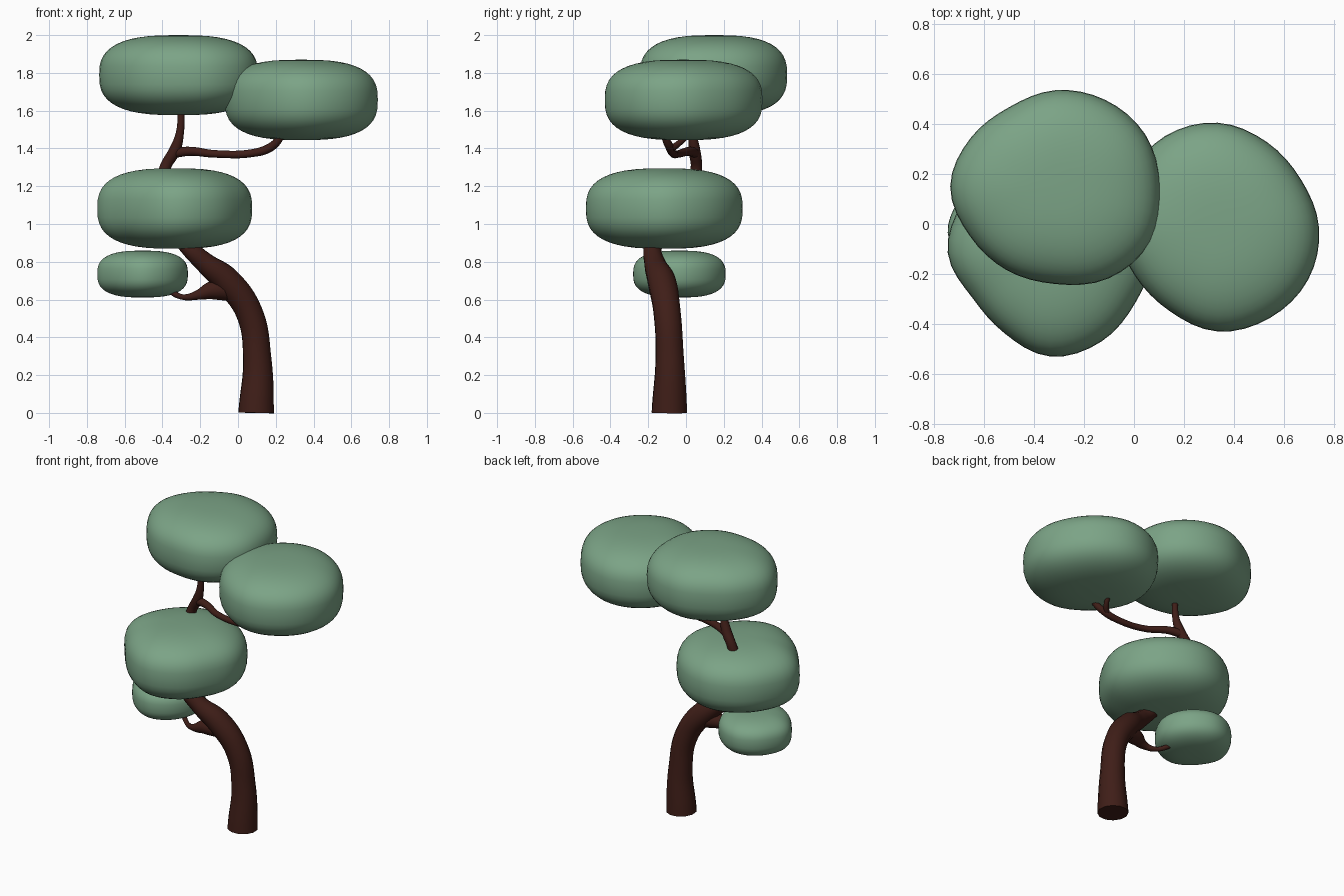
import bpy, math
from mathutils import Vector

if "Cube" in bpy.data.objects:
    bpy.data.objects.remove(bpy.data.objects["Cube"])


def material(name, rgb):
    m = bpy.data.materials.new(name)
    m.diffuse_color = (*rgb, 1)
    m.use_nodes = True
    m.node_tree.nodes["Principled BSDF"].inputs["Base Color"].default_value = m.diffuse_color
    return m


BARK = material("bark", (0.05, 0.013, 0.009))
LEAF = material("leaf", (0.20, 0.37, 0.24))


def spow(v, p):
    return math.copysign(abs(v) ** p, v)


def outline(radii, a):
    # smooth periodic interpolation of evenly spaced radii
    n = len(radii)
    t = a / math.tau * n
    i, f = int(t), t % 1
    p0, p1, p2, p3 = (radii[(i + k) % n] for k in (-1, 0, 1, 2))
    return p1 + 0.5 * f * (p2 - p0 + f * (2 * p0 - 5 * p1 + 4 * p2 - p3
                                          + f * (3 * (p1 - p2) + p3 - p0)))


def foliage(name, centre, half_height, radii, segs=48, rings=24, power=2 / 2.75):
    # flattened, boxy pillow with an irregular plan outline
    c = Vector(centre)
    verts = [c - Vector((0, 0, half_height))]
    for r in range(1, rings):
        lat = -math.pi / 2 + math.pi * r / rings
        w, h = spow(math.cos(lat), power), spow(math.sin(lat), power)
        for s in range(segs):
            a = math.tau * s / segs
            rad = outline(radii, a) * w
            verts.append(c + Vector((rad * math.cos(a), rad * math.sin(a), half_height * h)))
    verts.append(c + Vector((0, 0, half_height)))
    top, last = len(verts) - 1, 1 + (rings - 2) * segs
    faces = []
    for s in range(segs):
        n = (s + 1) % segs
        faces.append((0, 1 + n, 1 + s))
        faces.append((top, last + s, last + n))
        for r in range(rings - 2):
            b = 1 + r * segs
            faces.append((b + s, b + n, b + segs + n, b + segs + s))
    me = bpy.data.meshes.new(name)
    me.from_pydata(verts, [], faces)
    me.shade_smooth()
    me.materials.append(LEAF)
    bpy.context.collection.objects.link(bpy.data.objects.new(name, me))


def limb(name, points):
    # tapered tube through (x, y, z, radius) points
    cu = bpy.data.curves.new(name, 'CURVE')
    cu.dimensions = '3D'
    cu.bevel_depth = 1
    cu.bevel_resolution = 4
    cu.resolution_u = 8
    cu.use_fill_caps = True
    sp = cu.splines.new('BEZIER')
    sp.radius_interpolation = 'CARDINAL'
    sp.bezier_points.add(len(points) - 1)
    for bp, (x, y, z, r) in zip(sp.bezier_points, points):
        bp.co = (x, y, z)
        bp.radius = r
        bp.handle_left_type = bp.handle_right_type = 'AUTO'
    cu.materials.append(BARK)
    ob = bpy.data.objects.new(name, cu)
    bpy.context.collection.objects.link(ob)
    bpy.ops.object.select_all(action='DESELECT')
    ob.select_set(True)
    bpy.context.view_layer.objects.active = ob
    bpy.ops.object.convert(target='MESH')
    bpy.ops.object.shade_smooth_by_angle(angle=math.radians(50))


# Trunk, bending left and passing through the middle foliage
limb("trunk", [(0.096, -0.088, 0, 0.096), (0.102, -0.086, 0.28, 0.077),
               (0.06, -0.1, 0.53, 0.073), (-0.06, -0.13, 0.70, 0.075),
               (-0.17, -0.165, 0.79, 0.057), (-0.26, -0.175, 0.875, 0.047),
               (-0.37, -0.09, 1.02, 0.042), (-0.41, 0.03, 1.16, 0.037),
               (-0.385, 0.055, 1.30, 0.031), (-0.335, 0.045, 1.39, 0.031),
               (-0.308, 0.035, 1.48, 0.022), (-0.30, 0.035, 1.62, 0.018)])

# Side branches
limb("low_branch", [(-0.03, -0.12, 0.64, 0.05), (-0.13, -0.145, 0.65, 0.05),
                    (-0.21, -0.155, 0.625, 0.027), (-0.28, -0.13, 0.612, 0.016),
                    (-0.34, -0.09, 0.632, 0.015), (-0.40, -0.05, 0.68, 0.012)])
limb("high_branch", [(-0.34, 0.05, 1.375, 0.026), (-0.26, 0.02, 1.385, 0.024),
                     (-0.12, -0.04, 1.371, 0.02), (0.08, -0.07, 1.376, 0.021),
                     (0.17, -0.085, 1.405, 0.023), (0.225, -0.11, 1.46, 0.019),
                     (0.25, -0.12, 1.52, 0.014)])
limb("twig", [(0.15, -0.08, 1.395, 0.018), (0.19, -0.04, 1.425, 0.016),
              (0.21, 0.01, 1.47, 0.013)])

# Foliage pads
foliage("top_foliage", (-0.315, 0.15, 1.788), 0.212,
        [.42, .416, .40, .385, .367, .39, .42, .395, .387, .39, .425, .44])
foliage("right_foliage", (0.335, -0.015, 1.657), 0.213,
        [.405, .385, .395, .42, .423, .41, .405, .383, .385, .415, .417, .417])
foliage("middle_foliage", (-0.335, -0.115, 1.082), 0.213,
        [.41, .40, .40, .415, .41, .405, .41, .36, .37, .415, .41, .395])
foliage("small_foliage", (-0.505, -0.035, 0.735), 0.124,
        [.24, .235, .235, .245, .24, .235, .24, .22, .225, .245, .24, .235])
